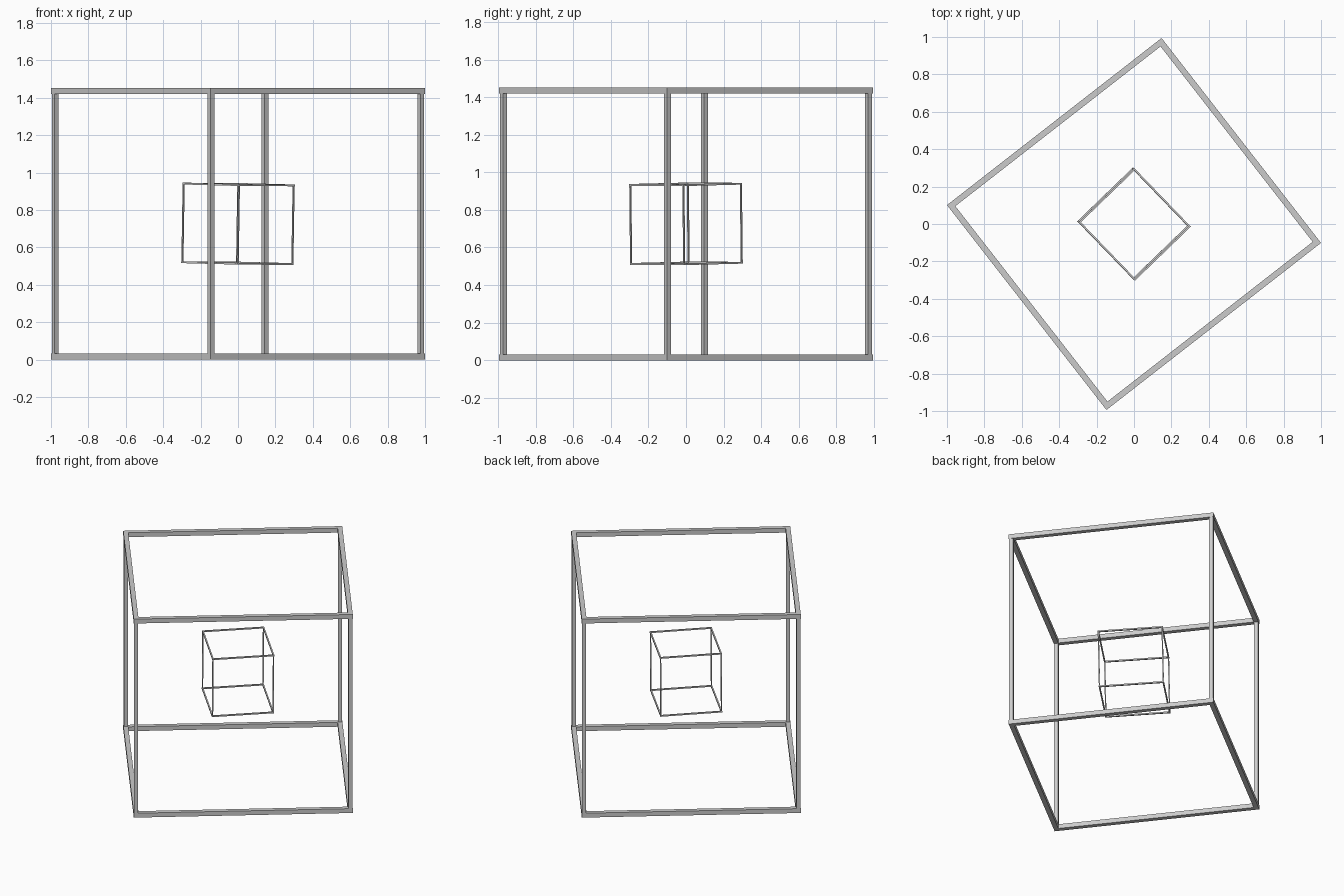
import bpy, bmesh
from math import radians
from mathutils import Matrix, Vector

if "Cube" in bpy.data.objects:
    bpy.data.objects.remove(bpy.data.objects["Cube"])


def box_frame(name, size, beam, post, matrix):
    """Open box made of 8 horizontal beams and 4 upright posts."""
    lx, ly, lz = size
    ox, oy, oz = ((s - beam) / 2 for s in size)   # bar centre lines
    bm = bmesh.new()

    def bar(centre, dims):
        m = Matrix.Translation(Vector(centre)) @ Matrix.Diagonal((*dims, 1))
        bmesh.ops.create_cube(bm, size=1, matrix=m)

    for s in (-1, 1):
        for t in (-1, 1):
            bar((0, s * oy, t * oz), (lx, beam, beam))
            bar((s * ox, 0, t * oz), (beam, ly - 2 * beam, beam))
            bar((s * ox, t * oy, 0), (post, post, lz - 2 * beam))
    mesh = bpy.data.meshes.new(name)
    bm.to_mesh(mesh)
    bm.free()
    obj = bpy.data.objects.new(name, mesh)
    bpy.context.collection.objects.link(obj)
    obj.matrix_world = matrix
    return obj


def turn(angle, axis):
    return Matrix.Rotation(radians(angle), 4, axis)


HEIGHT = 1.452
middle = Matrix.Translation((0, 0, HEIGHT / 2))

# Large outer frame, turned about the vertical
box_frame("outer_frame", (1.454, 1.388, HEIGHT), 0.032, 0.026,
          middle @ turn(37.9, 'Z'))

# Small inner frame, slightly tilted, floating in the middle
box_frame("inner_frame", (0.416, 0.435, 0.43), 0.0095, 0.008,
          middle @ turn(0.6, 'X') @ turn(0.9, 'Y') @ turn(44, 'Z'))
